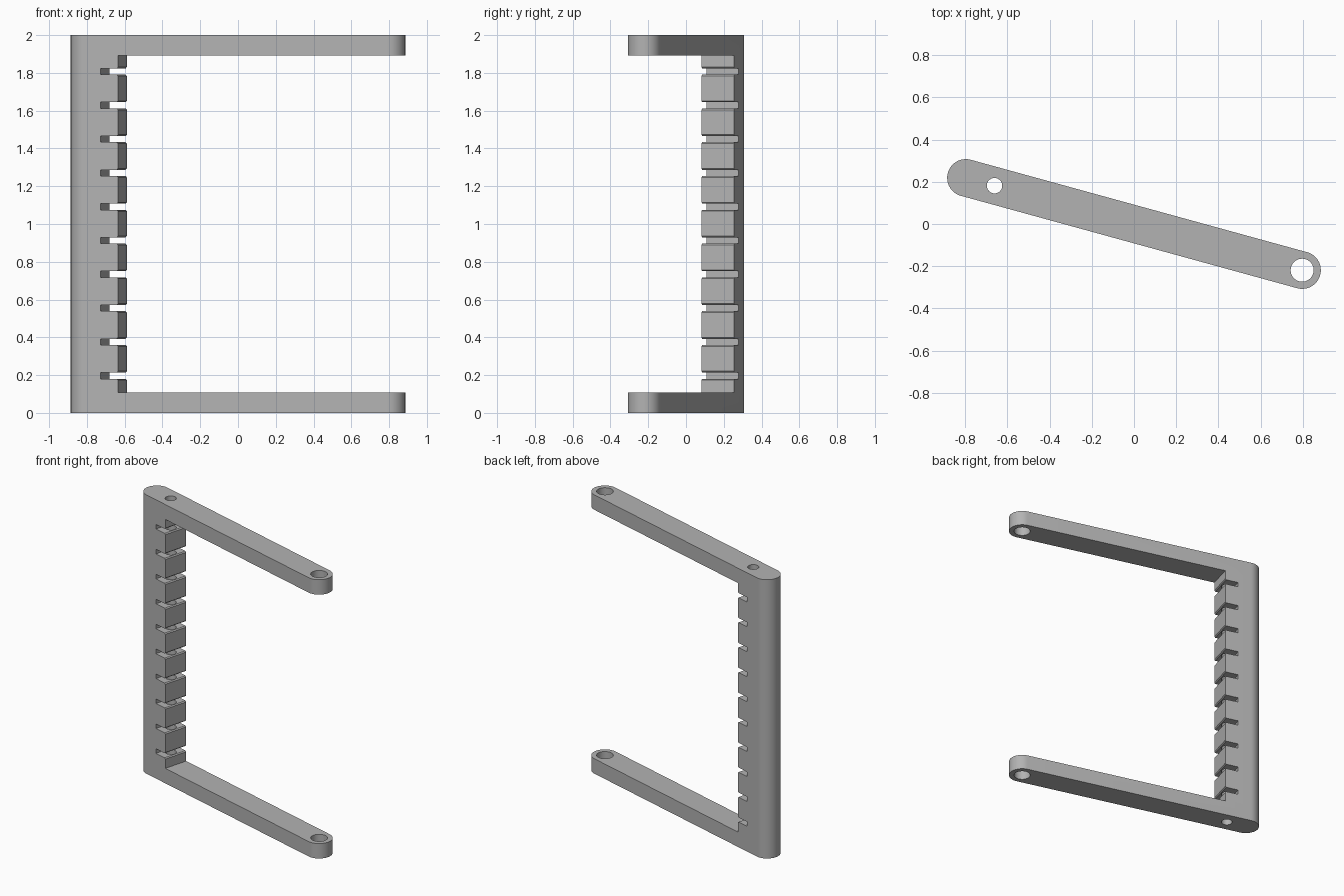
import bpy, bmesh, math
from mathutils import Matrix, Vector

cube = bpy.data.objects.get("Cube")
if cube:
    bpy.data.objects.remove(cube)

# Main dimensions: u runs along the arm from the column end to the free end
START, END = Vector((-0.797, 0.219, 0)), Vector((0.797, -0.219, 0))
RADIUS, HEIGHT, ARM = 0.0885, 2.0, 0.107
LENGTH = (END - START).length
COLUMN_EDGE, SLOT_END = 0.192, 0.097
SLOT_COUNT, FIRST_SLOT, SLOT_STEP, SLOT_HALF = 10, 0.197, 0.1789, 0.0165
EASE = 0.007
angle = math.atan2(END.y - START.y, END.x - START.x)
FRAME = Matrix.Translation(START) @ Matrix.Rotation(angle, 4, "Z")

grey = bpy.data.materials.new("light grey")
grey.use_nodes = True
grey.diffuse_color = (0.45, 0.45, 0.45, 1)
grey.node_tree.nodes["Principled BSDF"].inputs["Base Color"].default_value = (0.45, 0.45, 0.45, 1)


def prism(name, outline, sweep):
    """Extrude a closed outline of 3D points along the sweep vector."""
    bm = bmesh.new()
    face = bm.faces.new([bm.verts.new(p) for p in outline])
    moved = bmesh.ops.extrude_face_region(bm, geom=[face])["geom"]
    bmesh.ops.translate(bm, vec=sweep, verts=[v for v in moved if isinstance(v, bmesh.types.BMVert)])
    bmesh.ops.recalc_face_normals(bm, faces=bm.faces)
    mesh = bpy.data.meshes.new(name)
    bm.to_mesh(mesh)
    bm.free()
    obj = bpy.data.objects.new(name, mesh)
    obj.matrix_world = FRAME
    bpy.context.collection.objects.link(obj)
    return obj


def arc(u, radius, start, sweep, steps, z):
    return [(u + radius * math.cos(start + sweep * i / steps),
             radius * math.sin(start + sweep * i / steps), z) for i in range(steps + 1)]


def hole(name, u, radius):
    return prism(name, arc(u, radius, 0, math.tau, 48, -0.1)[:-1], (0, 0, HEIGHT + 0.2))


# Round-ended bar, full height
bar = arc(LENGTH, RADIUS, -math.pi / 2, math.pi, 32, 0) + arc(0, RADIUS, math.pi / 2, math.pi, 32, 0)
frame = prism("slotted_frame", bar, (0, 0, HEIGHT))
frame.data.materials.append(grey)

# Opening between the arms, with a row of slots biting into the column
opening = [(LENGTH + 0.3, HEIGHT - ARM), (LENGTH + 0.3, ARM), (COLUMN_EDGE, ARM)][::-1]
teeth = []
for i in range(SLOT_COUNT):
    z = FIRST_SLOT + i * SLOT_STEP
    lower, upper = z - SLOT_HALF, z + SLOT_HALF
    teeth += [(COLUMN_EDGE, lower - EASE), (COLUMN_EDGE - EASE, lower), (SLOT_END, lower),
              (SLOT_END, upper), (COLUMN_EDGE - EASE, upper), (COLUMN_EDGE, upper + EASE)]
comb = teeth + [(COLUMN_EDGE, HEIGHT - ARM)] + opening[::-1][:2] + [(COLUMN_EDGE, ARM)]
cutters = [
    prism("opening_cutter", [(u, -0.2, z) for u, z in comb], (0, 0.4, 0)),
    hole("rod_hole_cutter", 0.141, 0.0365),
    hole("pivot_hole_cutter", LENGTH, 0.0545),
]
for cutter in cutters:
    cutter.hide_render = True
    cut = frame.modifiers.new(cutter.name, "BOOLEAN")
    cut.operation, cut.solver, cut.object = "DIFFERENCE", "EXACT", cutter

# Bake the cuts, then drop the cutters
bpy.context.view_layer.update()
baked = bpy.data.meshes.new_from_object(frame.evaluated_get(bpy.context.evaluated_depsgraph_get()))
frame.modifiers.clear()
frame.data = baked
for cutter in cutters:
    bpy.data.objects.remove(cutter)

bpy.ops.object.select_all(action="DESELECT")
frame.select_set(True)
bpy.context.view_layer.objects.active = frame
bpy.ops.object.shade_smooth_by_angle(angle=math.radians(30))
